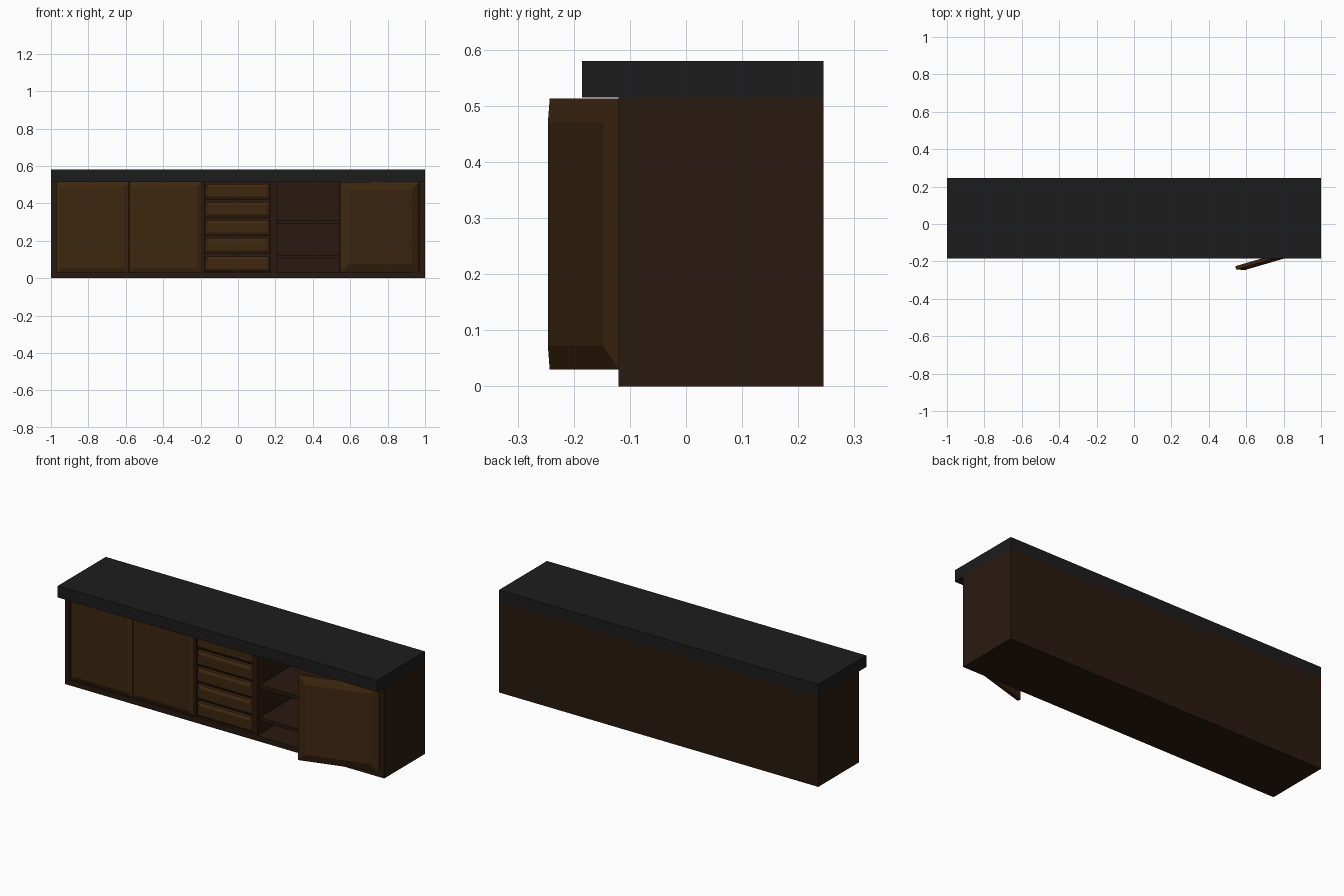
import bpy, bmesh, math

if "Cube" in bpy.data.objects:
    bpy.data.objects.remove(bpy.data.objects["Cube"])


def material(name, rgb):
    m = bpy.data.materials.new(name)
    m.diffuse_color = (*rgb, 1)
    m.use_nodes = True
    m.node_tree.nodes["Principled BSDF"].inputs["Base Color"].default_value = m.diffuse_color
    return m


WOOD = material("dark_wood", (0.022, 0.010, 0.005))
FRONT = material("front_wood", (0.048, 0.020, 0.005))
STONE = material("black_top", (0.012, 0.012, 0.012))


def finish(bm, name, mat, loc=(0, 0, 0), rot=0):
    bmesh.ops.recalc_face_normals(bm, faces=bm.faces)
    me = bpy.data.meshes.new(name)
    bm.to_mesh(me)
    bm.free()
    me.materials.append(mat)
    ob = bpy.data.objects.new(name, me)
    ob.location = loc
    ob.rotation_euler.z = rot
    bpy.context.collection.objects.link(ob)
    return ob


def box(name, x, y, z, mat=WOOD):
    bm = bmesh.new()
    bmesh.ops.create_cube(bm, size=1)
    for v in bm.verts:
        for i, (a, b) in enumerate((x, y, z)):
            v.co[i] = a if v.co[i] < 0 else b
    return finish(bm, name, mat)


def panel(name, x0, x1, z0, z1, y, bevel, rise, thick, rot=0):
    """Raised panel whose origin is its right front edge; bevelled border."""
    w = x1 - x0
    bm = bmesh.new()
    rings = []
    for inset, depth in ((0, thick), (0, 0), (bevel, -rise)):
        a, b, c, d = -w + inset, -inset, z0 + inset, z1 - inset
        rings.append([bm.verts.new((px, depth, pz))
                      for px, pz in ((a, c), (b, c), (b, d), (a, d))])
    bm.faces.new(rings[0])
    bm.faces.new(rings[-1])
    for r, s in zip(rings, rings[1:]):
        for i in range(4):
            j = (i + 1) % 4
            bm.faces.new((r[i], r[j], s[j], s[i]))
    return finish(bm, name, FRONT, (x1, y, 0), rot)


F, B, TOP = -0.12, 0.245, 0.515   # carcass front, back and height

# Countertop with front overhang
box("countertop", (-1, 1), (-0.185, B), (TOP, 0.58), STONE)

# Carcass
box("bottom_panel", (-1, 1), (F, B), (0, 0.03))
box("back_panel", (-0.97, 0.97), (B - 0.02, B), (0.03, TOP))
for side in (-1, 1):
    box("side_panel", sorted((side, side * 0.97)), (F, B), (0.03, TOP))
box("left_divider", (-0.195, -0.18), (F, B - 0.02), (0.03, TOP))
box("right_divider", (0.175, 0.205), (F, B - 0.02), (0.03, TOP))

# Shelves in the open compartment
for z in (0.105, 0.29):
    box("shelf", (0.205, 0.97), (F + 0.02, B - 0.02), (z, z + 0.02))

# Closed doors
for x0, x1 in ((-0.97, -0.584), (-0.581, -0.195)):
    panel("closed_door", x0, x1, 0.03, 0.513, F + 0.01, 0.025, 0.01, 0.015)

# Drawer stack in front of a recessed backing
box("drawer_backing", (-0.18, 0.175), (F + 0.03, F + 0.04), (0.03, TOP))
for i in range(5):
    z = 0.034 + i * 0.0965
    panel("drawer_front", -0.177, 0.172, z, z + 0.083, F + 0.01, 0.016, 0.01, 0.02)

# Open door, hinged at the right side panel
panel("open_door", 0.529, 0.967, 0.03, 0.513, F, 0.043, 0.016, 0.018, math.radians(16.3))
